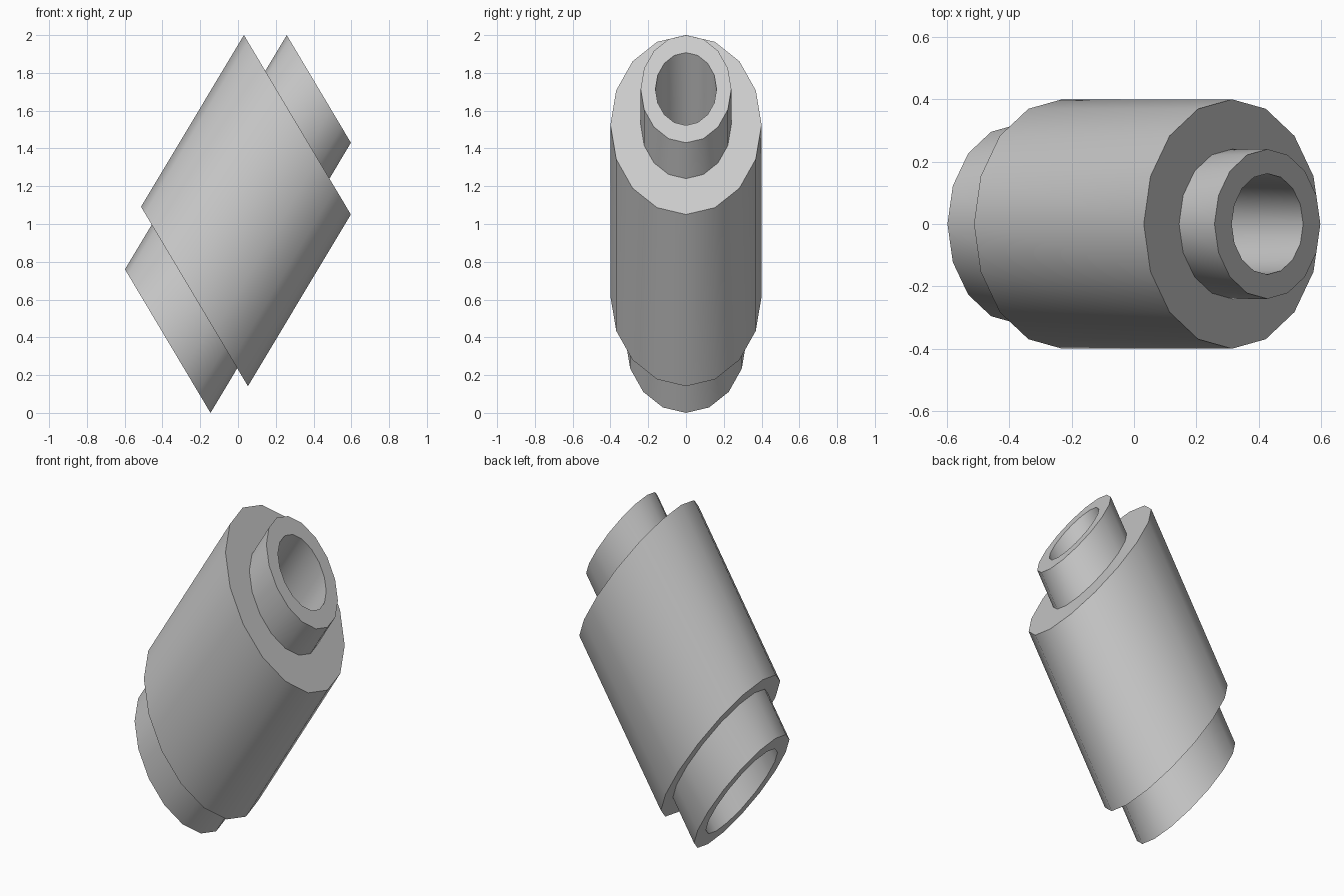
import bpy, bmesh, math
from mathutils import Vector

if "Cube" in bpy.data.objects:
    bpy.data.objects.remove(bpy.data.objects["Cube"])

SIDES = 16
START, END = Vector((-0.372, 0, 0.38)), Vector((0.428, 0, 1.715))   # slanted axis
U, V = Vector((0.283, 0, -0.475)), Vector((0, 0.4, 0))              # ring half axes

grey = bpy.data.materials.new("light_grey")
grey.diffuse_color = (0.6, 0.6, 0.6, 1)
grey.use_nodes = True
grey.node_tree.nodes["Principled BSDF"].inputs["Base Color"].default_value = grey.diffuse_color


def ring(bm, t, r):
    c = START.lerp(END, t)
    angles = [2 * math.pi * i / SIDES for i in range(SIDES)]
    return [bm.verts.new(c + r * (U * math.cos(a) + V * math.sin(a))) for a in angles]


def slanted_sleeve(name, profile):
    """Sweep a closed (axis position, radius) profile round the slanted axis."""
    bm = bmesh.new()
    rings = [ring(bm, t, r) for t, r in profile]
    for a, b in zip(rings, rings[1:] + rings[:1]):
        for i in range(SIDES):
            j = (i + 1) % SIDES
            bm.faces.new((a[i], a[j], b[j], b[i]))
    bmesh.ops.recalc_face_normals(bm, faces=bm.faces)
    mesh = bpy.data.meshes.new(name)
    bm.to_mesh(mesh)
    bm.free()
    mesh.materials.append(grey)
    obj = bpy.data.objects.new(name, mesh)
    bpy.context.collection.objects.link(obj)
    bpy.context.view_layer.objects.active = obj
    obj.select_set(True)
    bpy.ops.object.shade_smooth_by_angle(angle=math.radians(40))


# Lower collar, wide body, upper collar, then the stepped bore back down
slanted_sleeve("stepped_sleeve", [
    (0, 0.8), (0.177, 0.8),
    (0.177, 1.0), (0.858, 1.0),
    (0.858, 0.6), (1, 0.6),
    (1, 0.405), (0.5, 0.405),
    (0.5, 0.6), (0, 0.6),
])
